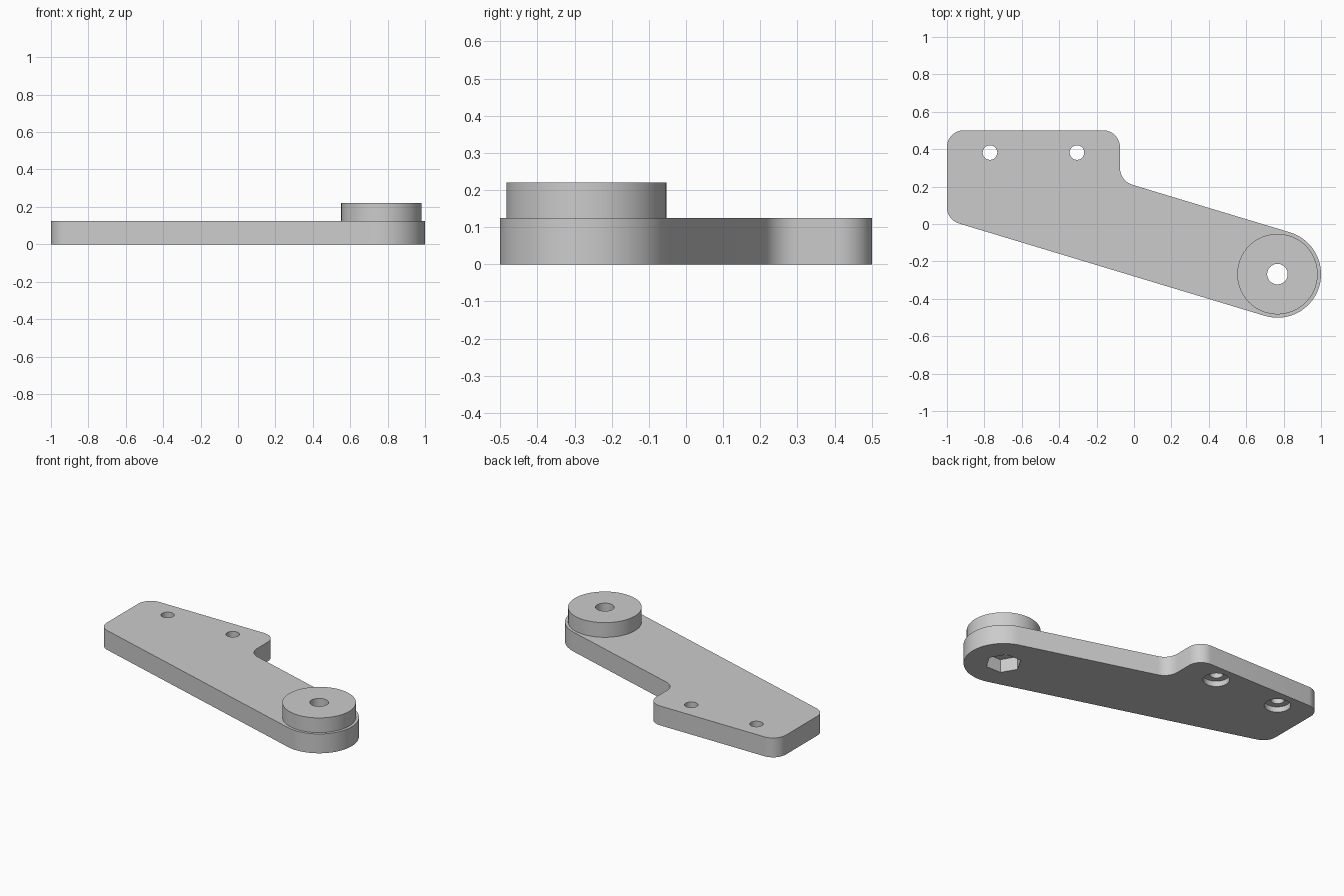
import bpy
import bmesh
from math import sin, cos, tan, pi, radians
from mathutils import Vector

if "Cube" in bpy.data.objects:
    bpy.data.objects.remove(bpy.data.objects["Cube"], do_unlink=True)

THICK, TOP = 0.125, 0.22
PIVOT, END_R = Vector((0.767, -0.268)), 0.233
SLOPE = radians(-16.8)
HOLES = [(-0.77, 0.382), (-0.305, 0.382)]

grey = bpy.data.materials.new("plain grey")
grey.use_nodes = True
grey.diffuse_color = (0.6, 0.6, 0.6, 1)
grey.node_tree.nodes["Principled BSDF"].inputs["Base Color"].default_value = (0.6, 0.6, 0.6, 1)


def arc(centre, radius, start, sweep, steps):
    return [centre + radius * Vector((cos(start + sweep * i / steps), sin(start + sweep * i / steps)))
            for i in range(steps + 1)]


def fillet(prev, corner, nxt, radius, steps=12):
    """Round one corner of a flat outline, convex or concave."""
    a, b = (prev - corner).normalized(), (nxt - corner).normalized()
    half = a.angle(b) / 2
    centre = corner + (a + b).normalized() * (radius / sin(half))
    p = corner + a * (radius / tan(half)) - centre
    turn = (pi - 2 * half) * (1 if b.x * a.y - b.y * a.x > 0 else -1)
    return [centre + Vector((p.x * cos(t) - p.y * sin(t), p.x * sin(t) + p.y * cos(t)))
            for t in (turn * i / steps for i in range(steps + 1))]


def prism(name, outline, z0, z1):
    """Extrude a counter-clockwise outline upwards."""
    bm = bmesh.new()
    base = bm.faces.new([bm.verts.new((p.x, p.y, z0)) for p in outline])
    top = bmesh.ops.extrude_face_region(bm, geom=[base])["geom"]
    verts = [v for v in top if isinstance(v, bmesh.types.BMVert)]
    bmesh.ops.translate(bm, verts=verts, vec=(0, 0, z1 - z0))
    bmesh.ops.recalc_face_normals(bm, faces=bm.faces)
    mesh = bpy.data.meshes.new(name)
    bm.to_mesh(mesh)
    bm.free()
    mesh.materials.append(grey)
    obj = bpy.data.objects.new(name, mesh)
    bpy.context.collection.objects.link(obj)
    return obj


def disc(name, centre, radius, z0, z1, sides=64):
    return prism(name, arc(Vector(centre), radius, 0, 2 * pi, sides)[:-1], z0, z1)


def combine(target, tool, operation):
    mod = target.modifiers.new(tool.name, "BOOLEAN")
    mod.operation, mod.object, mod.solver = operation, tool, "EXACT"
    bpy.ops.object.select_all(action="DESELECT")
    bpy.context.view_layer.objects.active = target
    target.select_set(True)
    bpy.ops.object.modifier_apply(modifier=mod.name)
    bpy.data.objects.remove(tool, do_unlink=True)


# Arm outline: mounting tab, sloped arm and round pivot end
end = arc(PIVOT, END_R, SLOPE - pi / 2, pi, 48)


def on_edge(point, x):
    return Vector((x, point.y + (x - point.x) * tan(SLOPE)))


low_corner = on_edge(end[0], -1)
inner_corner = on_edge(end[-1], -0.075)
tab_right, tab_left = Vector((-0.075, 0.501)), Vector((-1, 0.501))
outline = (fillet(tab_left, low_corner, end[0], 0.09) + end
           + fillet(end[-1], inner_corner, tab_right, 0.095)
           + fillet(inner_corner, tab_right, tab_left, 0.09)
           + fillet(tab_right, tab_left, low_corner, 0.09))
arm = prism("lever_arm", outline, 0, THICK)

# Raised round boss on the pivot
combine(arm, disc("pivot_boss", PIVOT, 0.215, THICK - 0.04, TOP, 96), "UNION")

# Pivot bore with a hexagonal nut pocket underneath
combine(arm, disc("pivot_bore", PIVOT, 0.055, -0.1, 0.4, 48), "DIFFERENCE")
combine(arm, disc("nut_pocket", PIVOT, 0.106, -0.1, 0.085, 6), "DIFFERENCE")

# Mounting holes with counterbores underneath
for spot in HOLES:
    combine(arm, disc("mount_hole", spot, 0.039, -0.1, 0.4, 40), "DIFFERENCE")
    combine(arm, disc("counterbore", spot, 0.077, -0.1, 0.035, 48), "DIFFERENCE")

bpy.context.view_layer.objects.active = arm
arm.select_set(True)
bpy.ops.object.shade_smooth_by_angle(angle=radians(30))
